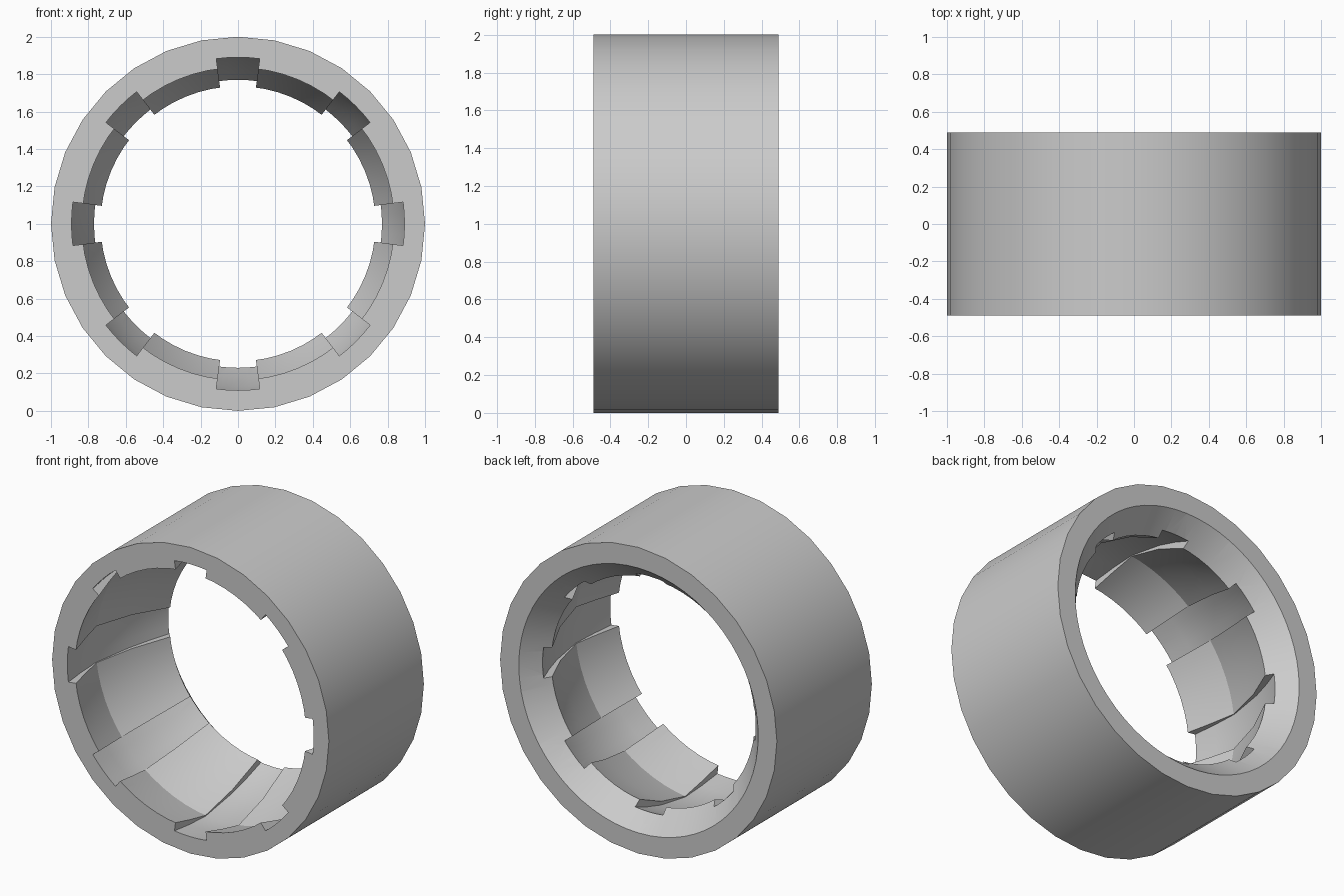
import bpy, bmesh, math

if "Cube" in bpy.data.objects:
    bpy.data.objects.remove(bpy.data.objects["Cube"], do_unlink=True)

HALF = 0.49      # half width along the axis
GROOVES = 8
SPREAD = 7.5     # half angle of a groove, degrees

grey = bpy.data.materials.new("steel_grey")
grey.use_nodes = True
grey.diffuse_color = (0.6, 0.6, 0.6, 1)
grey.node_tree.nodes["Principled BSDF"].inputs["Base Color"].default_value = (0.6, 0.6, 0.6, 1)


def sweep(bm, profile, start, end, steps):
    """Turn a closed (y, radius) profile about the y axis, in degrees."""
    full = end - start >= 360
    rings = []
    for i in range(steps if full else steps + 1):
        a = math.radians(start + (end - start) * i / steps)
        rings.append([bm.verts.new((r * math.cos(a), y, 1 + r * math.sin(a)))
                      for y, r in profile])
    n = len(profile)
    pairs = list(zip(rings, rings[1:]))
    if full:
        pairs.append((rings[-1], rings[0]))
    else:
        bm.faces.new(rings[0])
        bm.faces.new(rings[-1])
    for a, b in pairs:
        for j in range(n):
            k = (j + 1) % n
            bm.faces.new((a[j], a[k], b[k], b[j]))


def make_object(name, bm):
    bmesh.ops.recalc_face_normals(bm, faces=bm.faces)
    mesh = bpy.data.meshes.new(name)
    bm.to_mesh(mesh)
    bm.free()
    mesh.materials.append(grey)
    obj = bpy.data.objects.new(name, mesh)
    bpy.context.collection.objects.link(obj)
    return obj


# Outer ring blank
bm = bmesh.new()
sweep(bm, [(-HALF, 1), (HALF, 1), (HALF, 0.6), (-HALF, 0.6)], 0, 360, 32)
ring = make_object("outer_ring", bm)

# Bore: hollow lands, narrow throat, flared rear mouth
bore = [(-0.6, 0.797), (-HALF, 0.835), (-0.33, 0.878), (-0.163, 0.915),
        (0.1, 0.845), (0.34, 0.735), (HALF, 0.865), (0.6, 0.96),
        (0.6, 0.5), (-0.6, 0.5)]
bm = bmesh.new()
sweep(bm, bore, 0, 360, 64)
bore_cutter = make_object("bore_cutter", bm)

# Ball grooves around the bore
groove = [(-0.6, 0.875), (-HALF, 0.89), (-0.33, 0.91), (-0.163, 0.92),
          (0.1, 0.87), (0.25, 0.822), (0.38, 0.77), (0.42, 0.75),
          (0.42, 0.5), (-0.6, 0.5)]
bm = bmesh.new()
for i in range(GROOVES):
    middle = i * 360 / GROOVES
    sweep(bm, groove, middle - SPREAD, middle + SPREAD, 4)
groove_cutter = make_object("groove_cutter", bm)

# Cut the blank
bpy.ops.object.select_all(action='DESELECT')
bpy.context.view_layer.objects.active = ring
ring.select_set(True)
for cutter in (bore_cutter, groove_cutter):
    cutter.hide_render = True
    mod = ring.modifiers.new("cut", 'BOOLEAN')
    mod.operation = 'DIFFERENCE'
    mod.solver = 'EXACT'
    mod.object = cutter
    bpy.ops.object.modifier_apply(modifier=mod.name)
    bpy.data.objects.remove(cutter, do_unlink=True)

bpy.ops.object.shade_smooth_by_angle(angle=math.radians(22))
